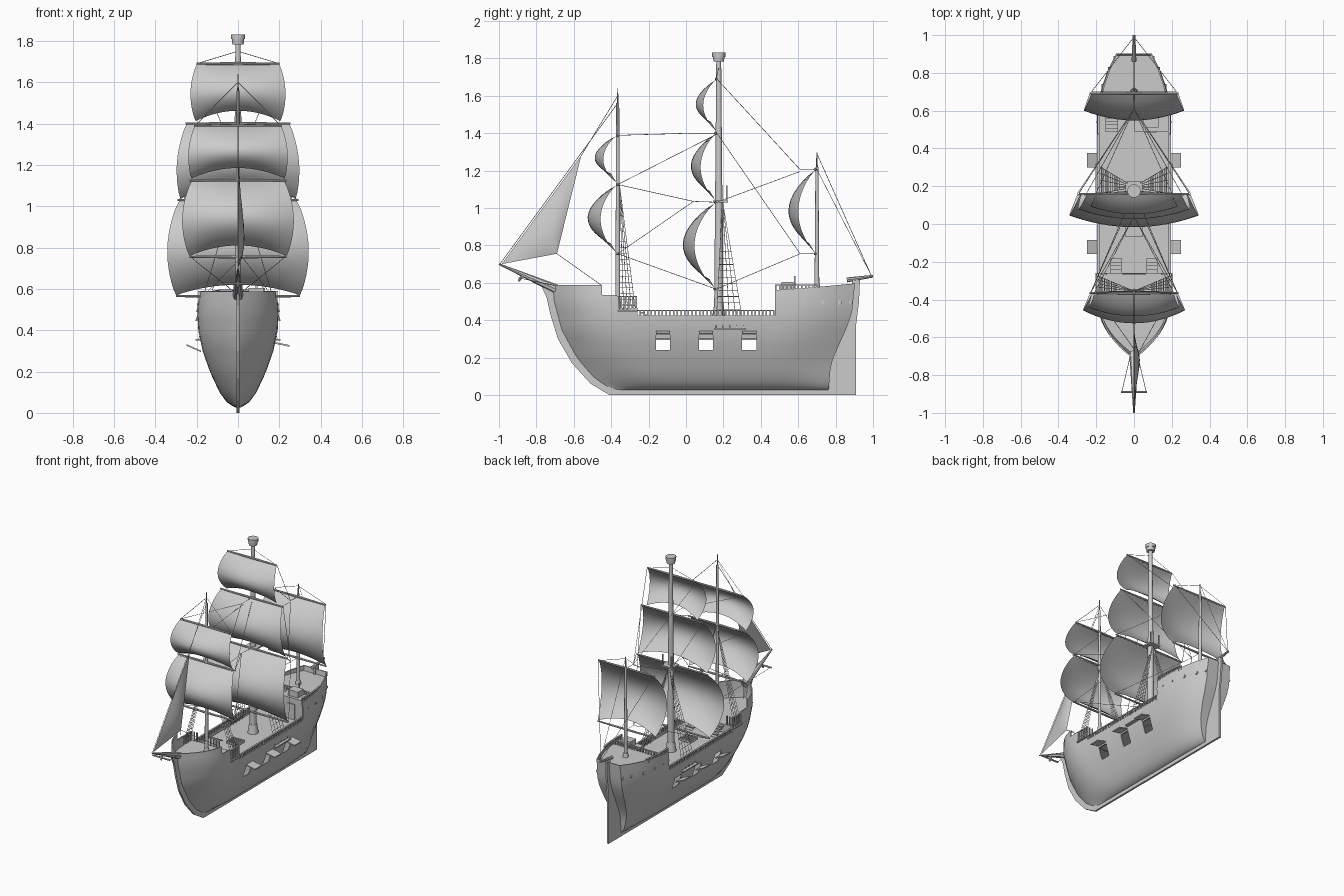
import bpy, bmesh, math
from mathutils import Vector, Matrix

if "Cube" in bpy.data.objects:
    bpy.data.objects.remove(bpy.data.objects["Cube"])

# ---------- helpers ----------
def lerp(table, z):
    if z <= table[0][0]: return table[0][1]
    for (a, p), (b, q) in zip(table, table[1:]):
        if z <= b: return p + (q - p) * (z - a) / (b - a)
    return table[-1][1]

def make(name, bm, smooth=False):
    me = bpy.data.meshes.new(name)
    bm.to_mesh(me); bm.free()
    ob = bpy.data.objects.new(name, me)
    bpy.context.collection.objects.link(ob)
    if smooth:
        bpy.ops.object.select_all(action='DESELECT')
        ob.select_set(True)
        bpy.context.view_layer.objects.active = ob
        bpy.ops.object.shade_smooth_by_angle(angle=math.radians(40))
    return ob

def rods(name, segs, n=4, bm=None):
    """segs: (start, end, radius_start, radius_end)"""
    bm = bm or bmesh.new()
    for a, b, r1, r2 in segs:
        a, b = Vector(a), Vector(b); d = b - a
        m = Matrix.Translation((a + b) / 2) @ d.to_track_quat('Z', 'Y').to_matrix().to_4x4()
        bmesh.ops.create_cone(bm, cap_ends=True, segments=n, radius1=r1, radius2=r2, depth=d.length, matrix=m)
    return make(name, bm, n > 6)

def add_box(bm, x0, x1, y0, y1, z0, z1):
    m = Matrix.Translation(((x0+x1)/2, (y0+y1)/2, (z0+z1)/2)) @ Matrix.Diagonal((x1-x0, y1-y0, z1-z0, 1))
    bmesh.ops.create_cube(bm, size=1, matrix=m)

def boxes(name, items):
    bm = bmesh.new()
    for it in items: add_box(bm, *it)
    return make(name, bm)

def add_prism(bm, pts, hw):
    """extrude a (y, z) outline across x"""
    L = [bm.verts.new((-hw, y, z)) for y, z in pts]
    R = [bm.verts.new((hw, y, z)) for y, z in pts]
    bm.faces.new(L); bm.faces.new(R[::-1])
    for i in range(len(pts)):
        j = (i + 1) % len(pts)
        bm.faces.new((L[j], L[i], R[i], R[j]))
    bmesh.ops.recalc_face_normals(bm, faces=bm.faces[:])

# ---------- hull shape ----------
BOW = [(.03, -.40), (.06, -.45), (.1, -.50), (.2, -.585), (.35, -.665), (.5, -.705), (.6, -.712)]
STERN = [(.03, .76), (.15, .77), (.2, .785), (.28, .82), (.38, .865), (.45, .885), (.6, .90)]
WIDTH = [(.03, .012), (.05, .048), (.1, .085), (.2, .132), (.3, .167), (.4, .188), (.5, .193), (.65, .178)]

def half(y, z):
    b, e = lerp(BOW, z), lerp(STERN, z)
    f = 1 - max(0, 1 - max(0, y - b) / .35) ** 2.6
    g = 1 - .5 * max(0, 1 - max(0, e - y) / .35) ** 2
    return lerp(WIDTH, z) * f * g

bm = bmesh.new()
rows, N = [], 30
for z in (.03, .04, .055, .075, .1, .14, .18, .22, .26, .3, .35, .4, .45, .5, .55, .6, .65):
    b, e = lerp(BOW, z), lerp(STERN, z)
    row = []
    for k in range(-N, N + 1):
        s = abs(k) / N
        y = b + (e - b) * s ** 1.6
        row.append(bm.verts.new((math.copysign(half(y, z), k) if k else 0, y, z)))
    rows.append(row)
for r, q in zip(rows, rows[1:]):
    for i in range(2 * N + 1):
        j = (i + 1) % (2 * N + 1)
        bm.faces.new((r[i], r[j], q[j], q[i]))
bm.faces.new(rows[0][::-1])
bmesh.ops.recalc_face_normals(bm, faces=bm.faces[:])
hull = make("hull", bm, True)

# cutter: stepped sheer line and gun ports
PORTS = [(-.16, -.085), (.07, .145), (.30, .377)]
bm = bmesh.new()
add_prism(bm, [(-.9, .75), (-.9, .587), (-.45, .587), (-.45, .535), (-.37, .535), (-.37, .465), (-.26, .465),
               (-.26, .425), (.475, .425), (.475, .56), (.7, .577), (1.1, .615), (1.1, .75)], .4)
for a, b in PORTS: add_box(bm, -.4, .4, a, b, .24, .325)
cutter = make("hull_cutter", bm)
cutter.hide_render = True
cutter.hide_viewport = True
sol = hull.modifiers.new("shell", 'SOLIDIFY'); sol.thickness = .008; sol.offset = 0
bo = hull.modifiers.new("cut", 'BOOLEAN'); bo.object = cutter; bo.operation = 'DIFFERENCE'; bo.solver = 'EXACT'

# keel, stem and rudder plate
bm = bmesh.new()
add_prism(bm, [(-.77, .575), (-.745, .52), (-.725, .43), (-.685, .3), (-.61, .17), (-.51, .06), (-.41, 0), (.91, 0),
               (.91, .38), (.925, .5), (.93, .615), (.89, .615), (.87, .45), (.80, .28), (.75, .035), (-.4, .04),
               (-.49, .1), (-.575, .2), (-.655, .35), (-.695, .5), (-.70, .575)], .007)
make("keel_and_rudder", bm)

# decks and bulkheads
def deck(name, y0, y1, z):
    bm = bmesh.new()
    ys = [y0 + (y1 - y0) * i / 16 for i in range(17)]
    L = [bm.verts.new((-half(y, z) - .0005, y, z)) for y in ys]
    R = [bm.verts.new((half(y, z) + .0005, y, z)) for y in ys]
    for i in range(16): bm.faces.new((L[i], R[i], R[i+1], L[i+1]))
    make(name, bm)
deck("main_deck", -.27, .58, .405)
deck("fore_deck", lerp(BOW, .465), -.265, .465)
deck("poop_deck", .58, lerp(STERN, .56), .56)
boxes("bulkheads", [(-.188, .188, -.27, -.26, .40, .465), (-.183, .183, .575, .583, .40, .56),
                    (0, .185, .49, .58, .405, .562)])
boxes("door", [(.06, .12, .484, .49, .41, .52)])

# stairs, hatch, helm box
steps = []
for i in range(5):
    for s in (-1, 1):
        x = s * .095
        steps.append((x - .03, x + .03, -.26 + i * .02, -.24 + i * .02, .448 - i * .012, .455 - i * .012))
    steps.append((-.15, -.085, .487 + i * .018, .507 + i * .018, .42 + i * .028, .43 + i * .028))
boxes("stairs", steps)
boxes("hatch", [(-.045, .045, -.07, .01, .405, .42)] +
      [(-.045 + i * .02, -.035 + i * .02, -.07, .01, .42, .425) for i in range(5)])
boxes("helm", [(.05, .13, .51, .575, .56, .605), (.085, .095, .578, .586, .56, .635)])

# rails with balusters
bm = bmesh.new()
def rail(y0, y1, zb, zt):
    n = max(2, round((y1 - y0) / .02))
    for s in (-1, 1):
        for i in range(n + 1):
            y = y0 + (y1 - y0) * i / n
            x = s * half(y, zb)
            add_box(bm, x - .004, x + .004, y - .004, y + .004, zb - .005, zt)
            if i < n: add_box(bm, x - .006, x + .006, y, y + (y1 - y0) / n, zt - .006, zt)
rail(-.265, .47, .425, .455)
rail(-.365, -.265, .465, .53)
rail(.48, .70, .56, .59)
for i in range(16):
    x = -.17 + i * .34 / 15
    add_box(bm, x - .004, x + .004, .578, .586, .56, .59)
    if abs(abs(x) - .095) > .04: add_box(bm, x - .004, x + .004, -.27, -.262, .465, .53)
add_box(bm, -.18, .18, .577, .587, .584, .59)
add_box(bm, -.06, .06, -.271, -.261, .524, .53)
make("rails", bm)

# gun port lids and stern portholes
bm = bmesh.new()
for a, b in PORTS:
    for p, q in (((.178, .335), (.25, .32)), ((-.178, .293), (-.25, .325))):
        v = [bm.verts.new((x, y, z + h)) for h in (0, .008) for x, z in (p, q) for y in (a, b)]
        for f in ((0, 1, 3, 2), (4, 5, 7, 6), (0, 1, 5, 4), (2, 3, 7, 6), (0, 2, 6, 4), (1, 3, 7, 5)):
            bm.faces.new([v[i] for i in f])
bmesh.ops.recalc_face_normals(bm, faces=bm.faces[:])
make("port_lids", bm)
rods("portholes", [((s * (half(y, .495) - .004), y, .495), (s * (half(y, .495) + .007), y, .495), r, r)
                   for s in (-1, 1) for y, r in ((.54, .006), (.63, .008), (.73, .012), (.82, .012), (.88, .010))], 12)

# masts, crow's nest, bowsprit, stern boom
FY, MY, ZY = -.365, .175, .70
rods("fore_mast", [((0, FY, .46), (0, FY, 1.56), .013, .008), ((0, FY, 1.56), (0, FY, 1.64), .004, .002),
                   ((0, FY, .46), (0, FY, .50), .022, .015)], 12)
rods("main_mast", [((0, MY, .40), (0, MY, 1.80), .025, .013), ((0, MY, .40), (0, MY, .47), .038, .027)], 14)
rods("mizzen_mast", [((0, ZY, .55), (0, ZY, 1.22), .013, .008), ((0, ZY, 1.2), (0, ZY, 1.295), .005, .003),
                     ((0, ZY, .55), (0, ZY, .59), .022, .015)], 12)
rods("crows_nest", [((0, MY, 1.783), (0, MY, 1.808), .028, .031), ((0, MY, 1.808), (0, MY, 1.832), .035, .036)], 14)
boxes("main_top", [(-.045, .045, MY - .03, MY + .05, 1.03, 1.04)] +
      [(x - .004, x + .004, MY + .04, MY + .048, 1.04, 1.12) for x in (-.035, .035)])
rods("bowsprit", [((0, -.68, .56), (0, -1, .70), .026, .004), ((-.07, -.89, .625), (.07, -.89, .625), .006, .006),
                  ((0, -.87, .645), (0, -.895, .608), .008, .006)], 8)
rods("stern_boom", [((0, .86, .615), (0, 1.0, .635), .013, .007)], 8)

# square sails: mast y, top z, foot z, half widths (top, mid, foot), depth (edge, centre)
SAILS = {"fore_lower": (-.372, 1.12, .76, .225, .27, .235, .085, .15), "fore_upper": (-.372, 1.385, 1.135, .21, .24, .225, .07, .112),
         "main_lower": (.155, 1.025, .57, .285, .342, .30, .11, .168), "main_middle": (.158, 1.395, 1.04, .25, .295, .28, .08, .128),
         "main_upper": (.162, 1.685, 1.412, .20, .23, .205, .07, .106), "mizzen": (.69, 1.20, .76, .225, .265, .235, .09, .138)}
for name, (y0, zt, zb, wt, wm, wb, de, dc) in SAILS.items():
    bm = bmesh.new()
    g = []
    for j in range(15):
        v = j / 14
        p = math.sin(math.pi * v) ** .8 if 0 < j < 14 else 0
        w = wt + (wb - wt) * v + (wm - (wt + wb) / 2) * p
        g.append([])
        for i in range(17):
            u = i / 8 - 1
            c = 1 - u * u
            g[-1].append(bm.verts.new((u * w, y0 - (de + (dc - de) * c) * p - .03 * c * v ** 3,
                                       zt + (zb - zt) * v + .05 * c * v ** 2)))
    for r, q in zip(g, g[1:]):
        for i in range(16): bm.faces.new((r[i], r[i+1], q[i+1], q[i]))
    make(name + "_sail", bm, True)

# jib
bm = bmesh.new()
A, B, C = Vector((0, -.985, .70)), Vector((0, -.56, 1.28)), Vector((.02, -.69, .755))
g = [[bm.verts.new(A.lerp(B, i / 8).lerp(C, j / 8 * .999) + Vector((.02 * math.sin(math.pi * i / 8) * math.sin(math.pi * j / 8), 0, 0)))
      for j in range(9)] for i in range(9)]
for r, q in zip(g, g[1:]):
    for i in range(8): bm.faces.new((r[i], r[i+1], q[i+1], q[i]))
make("jib_sail", bm, True)

# yards
YARDS = [(FY, .755, .235), (FY, 1.125, .235), (FY, 1.388, .212), (.155, .565, .30), (.158, 1.03, .292),
         (.158, 1.40, .255), (.162, 1.69, .20), (ZY - .01, 1.205, .23), (ZY - .01, .755, .235)]
rods("yards", [((0, y, z), (s * w, y, z), .008, .005) for y, z, w in YARDS for s in (-1, 1)], 8)

# braces, lifts and stays
R = .0016
ropes = []
def rope(*pts):
    ropes.extend((a, b, R, R) for a, b in zip(pts, pts[1:]))
for s in (-1, 1):
    rope((s * .21, FY, 1.388), (0, .04, 1.40), (0, MY, 1.40))
    rope((s * .23, FY, 1.125), (0, MY, 1.40))
    rope((s * .23, FY, 1.125), (0, .04, 1.035), (0, MY, 1.03))
    rope((s * .23, FY, .755), (0, .04, 1.035))
    rope((s * .23, FY, .755), (0, .15, .57))
    rope((s * .20, .165, 1.69), (0, .61, 1.205), (0, ZY, 1.205))
    rope((s * .25, .165, 1.40), (0, .61, .755), (0, ZY, .755))
    rope((s * .29, .165, 1.03), (0, .61, 1.195))
    rope((s * .30, .16, .565), (0, .61, .755))
    rope((s * .225, ZY, 1.205), (0, .99, .64))
    rope((0, FY, 1.6), (s * .21, FY, 1.388))
    rope((0, MY, 1.75), (s * .20, .162, 1.69))
    rope((0, ZY, 1.28), (s * .225, ZY, 1.205))
    rope((s * .065, -.89, .625), (s * .02, -.70, .585))
    rope((.02, -.69, .755), (s * .15, -.45, .585))
rope((0, ZY, 1.29), (0, .99, .64))
rope((0, -.995, .70), (0, FY, 1.56))
rope((0, -.56, 1.28), (0, FY, 1.60))

# shrouds with ratlines
def shroud(y0, y1, zb, n, top, share):
    for s in (-1, 1):
        feet = [Vector((s * (half(y0, zb) + .012), y0 + (y1 - y0) * i / (n - 1), zb)) for i in range(n)]
        T = Vector(top)
        for f in feet: rope(f, T)
        for k in range(1, 13):
            t = share * k / 12
            rope(feet[0].lerp(T, t), feet[-1].lerp(T, t))
shroud(-.355, -.27, .45, 5, (0, FY + .01, 1.12), .55)
shroud(.16, .31, .355, 5, (0, MY + .02, 1.04), .6)
rods("rigging", ropes)
boxes("channels", [(min(s * .17, s * .205), max(s * .17, s * .205), a, b, z, z + .008)
                   for s in (-1, 1) for a, b, z in ((.15, .32, .35), (-.365, -.26, .445))])
